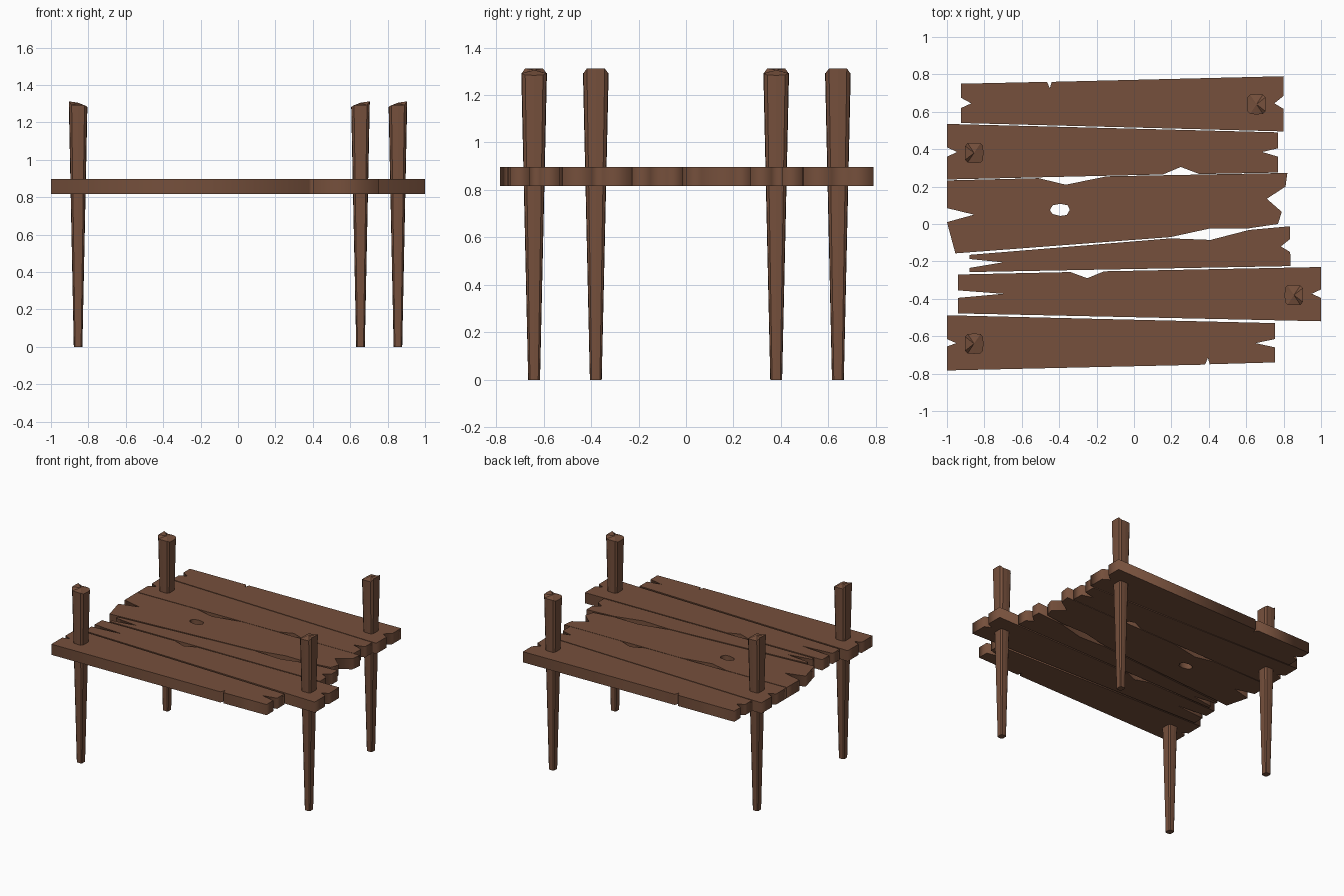
import bpy
import bmesh
import math

default_cube = bpy.data.objects.get("Cube")
if default_cube:
    bpy.data.objects.remove(default_cube, do_unlink=True)

PLANK_BOTTOM, PLANK_TOP = 0.817, 0.897
LEG_TOP = 1.312


def make_material(name, colour):
    material = bpy.data.materials.new(name)
    material.use_nodes = True
    material.diffuse_color = colour
    material.node_tree.nodes["Principled BSDF"].inputs["Base Color"].default_value = colour
    return material


wood = make_material("brown wood", (0.18, 0.08, 0.045, 1))


def make_plank(name, outline, hole=None):
    """Extrude a flat outline, with an optional knot hole, into a board."""
    curve = bpy.data.curves.new(name, "CURVE")
    curve.dimensions = "2D"
    curve.fill_mode = "BOTH"
    curve.extrude = (PLANK_TOP - PLANK_BOTTOM) / 2
    for loop in filter(None, (outline, hole)):
        spline = curve.splines.new("POLY")
        spline.points.add(len(loop) - 1)
        for point, (x, y) in zip(spline.points, loop):
            point.co = (x, y, 0, 1)
        spline.use_cyclic_u = True
    curve.materials.append(wood)
    plank = bpy.data.objects.new(name, curve)
    plank.location.z = (PLANK_TOP + PLANK_BOTTOM) / 2
    bpy.context.collection.objects.link(plank)

    # Turn the curve into a clean mesh board
    bpy.ops.object.select_all(action="DESELECT")
    plank.select_set(True)
    bpy.context.view_layer.objects.active = plank
    bpy.ops.object.convert(target="MESH")


def make_leg(name, x, y):
    """Tapered, chamfered post whose sloping top is highest on the outer side."""
    outward = math.copysign(1, x)
    quarter = [(1, -0.72), (1.04, 0), (1, 0.72), (0.72, 1)]
    section = []
    for turn in range(4):
        for u, v in quarter:
            for _ in range(turn):
                u, v = -v, u
            section.append((u, v))

    def top_height(u, v):
        inward = (1 - u * outward) / 2
        return LEG_TOP - max(0.028 * inward ** 2, 0.02 if abs(v) > 0.9 else 0)

    bm = bmesh.new()
    rings = []
    for at_top in (False, True):
        radius = 0.052 - 0.028 * (not at_top)
        rings.append([
            bm.verts.new((u * radius * 0.92, v * radius,
                          top_height(u, v) if at_top else 0))
            for u, v in section])
    low, high = rings
    crown = bm.verts.new((0, 0, top_height(0, 0)))
    count = len(section)
    for i in range(count):
        j = (i + 1) % count
        bm.faces.new((low[i], low[j], high[j], high[i]))
        bm.faces.new((high[i], high[j], crown))
    bm.faces.new(list(reversed(low)))
    bmesh.ops.recalc_face_normals(bm, faces=bm.faces)
    mesh = bpy.data.meshes.new(name)
    bm.to_mesh(mesh)
    bm.free()
    mesh.materials.append(wood)
    leg = bpy.data.objects.new(name, mesh)
    leg.location = (x, y, 0)
    bpy.context.collection.objects.link(leg)


# Weathered boards, from the back to the front; each runs clockwise from its back right-hand corner
make_plank("back_plank", [
    (-0.925, 0.75), (-0.465, 0.76), (-0.45, 0.725), (-0.44, 0.76), (0.8, 0.79),
    (0.8, 0.685), (0.75, 0.645), (0.8, 0.615), (0.8, 0.495),
    (-0.925, 0.54), (-0.925, 0.62), (-0.87, 0.645), (-0.925, 0.675)])

make_plank("second_plank", [
    (-1, 0.535), (0.77, 0.49), (0.77, 0.405), (0.685, 0.385), (0.77, 0.36),
    (0.77, 0.275), (0.35, 0.267), (0.25, 0.305), (0.155, 0.265),
    (-1, 0.238), (-1, 0.36), (-0.945, 0.385), (-1, 0.41)])

knot_hole = [
    (-0.45, 0.075), (-0.435, 0.1), (-0.395, 0.108), (-0.355, 0.1),
    (-0.343, 0.075), (-0.36, 0.048), (-0.395, 0.043), (-0.435, 0.053)]

make_plank("wide_middle_plank", [
    (-1, 0.233), (-0.51, 0.245), (-0.365, 0.21), (-0.145, 0.255), (0.82, 0.273),
    (0.81, 0.2), (0.71, 0.135), (0.79, 0.065), (0.77, 0), (0.615, -0.023),
    (0.41, -0.023), (0.195, -0.07), (-0.955, -0.157),
    (-1, 0.01), (-0.855, 0.05), (-1, 0.085)], knot_hole)

make_plank("narrow_plank", [
    (-0.88, -0.165), (0.195, -0.077), (0.41, -0.085), (0.615, -0.032),
    (0.835, -0.012), (0.835, -0.08), (0.785, -0.12), (0.835, -0.15),
    (0.838, -0.225), (-0.88, -0.257), (-0.88, -0.235), (-0.7, -0.205), (-0.88, -0.187)])

make_plank("fifth_plank", [
    (-0.94, -0.27), (-0.34, -0.257), (-0.25, -0.29), (-0.16, -0.253), (1, -0.23),
    (1, -0.35), (0.95, -0.373), (1, -0.395), (1, -0.52),
    (-0.94, -0.478), (-0.94, -0.395), (-0.7, -0.373), (-0.94, -0.355)])

make_plank("front_plank", [
    (-1, -0.488), (0.755, -0.53), (0.755, -0.615), (0.65, -0.637), (0.755, -0.66),
    (0.755, -0.74), (0.405, -0.75), (0.395, -0.715), (0.38, -0.752),
    (-1, -0.783), (-1, -0.655), (-0.95, -0.637), (-1, -0.615)])

# Four posts standing through the boards
for leg_name, leg_x, leg_y in (
        ("back_right_leg", -0.855, 0.38), ("front_right_leg", -0.855, -0.64),
        ("back_left_leg", 0.655, 0.64), ("front_left_leg", 0.855, -0.38)):
    make_leg(leg_name, leg_x, leg_y)
